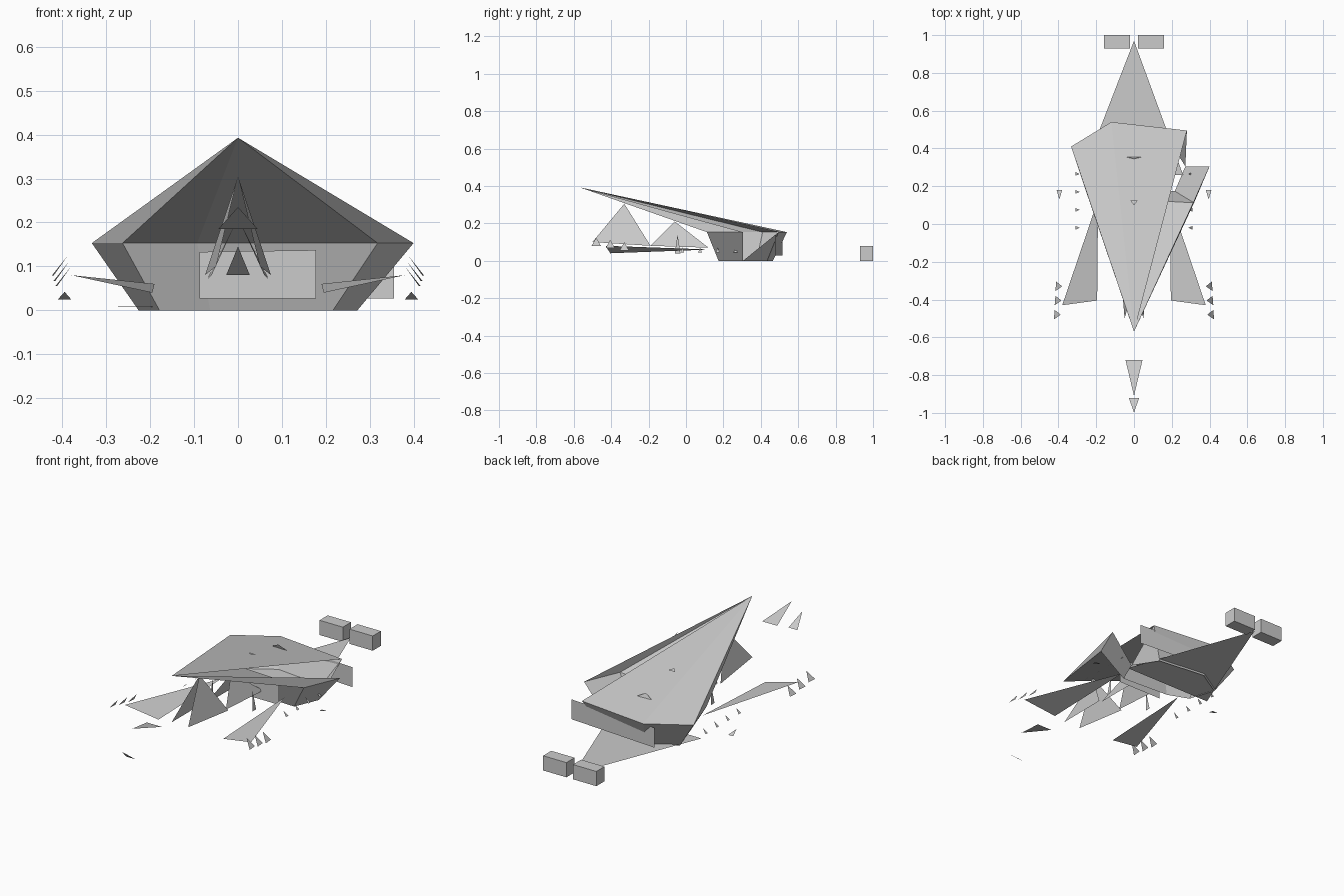
import bpy


def mesh(name, verts, faces):
    me = bpy.data.meshes.new(name)
    me.from_pydata([tuple(v) for v in verts], [], faces)
    me.update()
    ob = bpy.data.objects.new(name, me)
    bpy.context.collection.objects.link(ob)
    return ob


def sheet(name, *pts):
    return mesh(name, pts, [tuple(range(len(pts)))])


def mirrored(name, *pts):
    # one flat sheet on each side of x = 0
    sheet(name + "_right", *pts)
    sheet(name + "_left", *[(-x, y, z) for x, y, z in reversed(pts)])


def dart(name, half, y0, z0, y1, z1):
    # triangle lying across the centre line, pointing along y
    sheet(name, (-half, y0, z0), (half, y0, z0), (0, y1, z1))


# Seven-sided rim, flaring up from a smaller base
CY, TOP, TAPER = 0.305, 0.153, 0.68
rim = [(0.40, 0.305), (0.28, 0.495), (-0.12, 0.54), (-0.333, 0.41),
       (-0.263, 0.20), (-0.093, 0.135), (0.318, 0.112)]
n = len(rim)
upper = [(x, y, TOP) for x, y in rim]
lower = [(x * TAPER, CY + (y - CY) * TAPER, 0) for x, y in rim]

# Hull walls; the wall between the first two corners is only half present
walls = [(i + n, (i + 1) % n + n, (i + 1) % n, i) for i in range(1, n)]
mesh("hull", upper + lower, walls + [(n, n + 1, 1)])

# Slanted cover drawn to a far forward point, open on one side
mesh("cover", upper + [(0, -0.57, 0.393)],
     [(i, (i + 1) % n, n) for i in range(1, n)])

# Rear and front flat panels
sheet("rear_panel", (-0.17, 0.515, 0.027), (0.355, 0.477, 0.027),
      (0.355, 0.477, 0.135), (-0.17, 0.515, 0.135))
sheet("front_panel", (-0.088, 0.10, 0.027), (0.178, 0.10, 0.027),
      (0.178, 0.10, 0.137), (-0.088, 0.10, 0.133))

# Tail blade reaching back from under the hull, and twin tail blocks
sheet("tail_blade", (-0.275, 0.26, 0.008), (0.26, 0.26, 0.008), (0, 0.97, 0.012))
for side, label in ((-1, "left"), (1, "right")):
    bpy.ops.mesh.primitive_cube_add(size=1, location=(side * 0.09, 0.965, 0.04))
    block = bpy.context.object
    block.name = "tail_block_" + label
    block.scale = (0.14, 0.07, 0.08)

# Side fins
mirrored("side_fin", (0.19, 0.13, 0.06), (0.195, -0.405, 0.04), (0.38, -0.43, 0.08))

# Two open tent-like peaks under the cover
mirrored("front_peak", (0.05, -0.50, 0.10), (0.075, -0.19, 0.08), (0, -0.33, 0.305))
mirrored("rear_peak", (0.06, -0.19, 0.08), (0.07, 0.12, 0.07), (0, -0.06, 0.21))

# Loose darts in front of the nose and on the cover
dart("nose_dart_large", 0.045, -0.72, 0.185, -0.91, 0.235)
dart("nose_dart_small", 0.027, -0.92, 0.08, -1.0, 0.145)
dart("cover_dart_large", 0.045, 0.355, 0.19, 0.345, 0.215)
dart("cover_dart_small", 0.02, 0.125, 0.25, 0.10, 0.255)

# Small darts trailing from the fin tips
for i in range(3):
    x, y, z = 0.40 + 0.004 * i, -0.33 - 0.075 * i, 0.055 + 0.012 * i
    mirrored("tip_dart_%d" % i, (x + 0.012, y + 0.025, z), (x + 0.016, y - 0.025, z),
             (x - 0.02, y, z + 0.045))

# Rows of tiny side darts and one outer dart per side
for i in range(4):
    y = -0.03 + 0.095 * i
    mirrored("row_dart_%d" % i, (0.31, y, 0.045), (0.31, y + 0.02, 0.045),
             (0.288, y + 0.01, 0.07))
mirrored("outer_dart", (0.38, 0.18, 0.025), (0.41, 0.18, 0.025), (0.395, 0.13, 0.042))
mirrored("inner_dart", (0.13, -0.06, 0.04), (0.13, -0.03, 0.04), (0.12, -0.045, 0.14))
